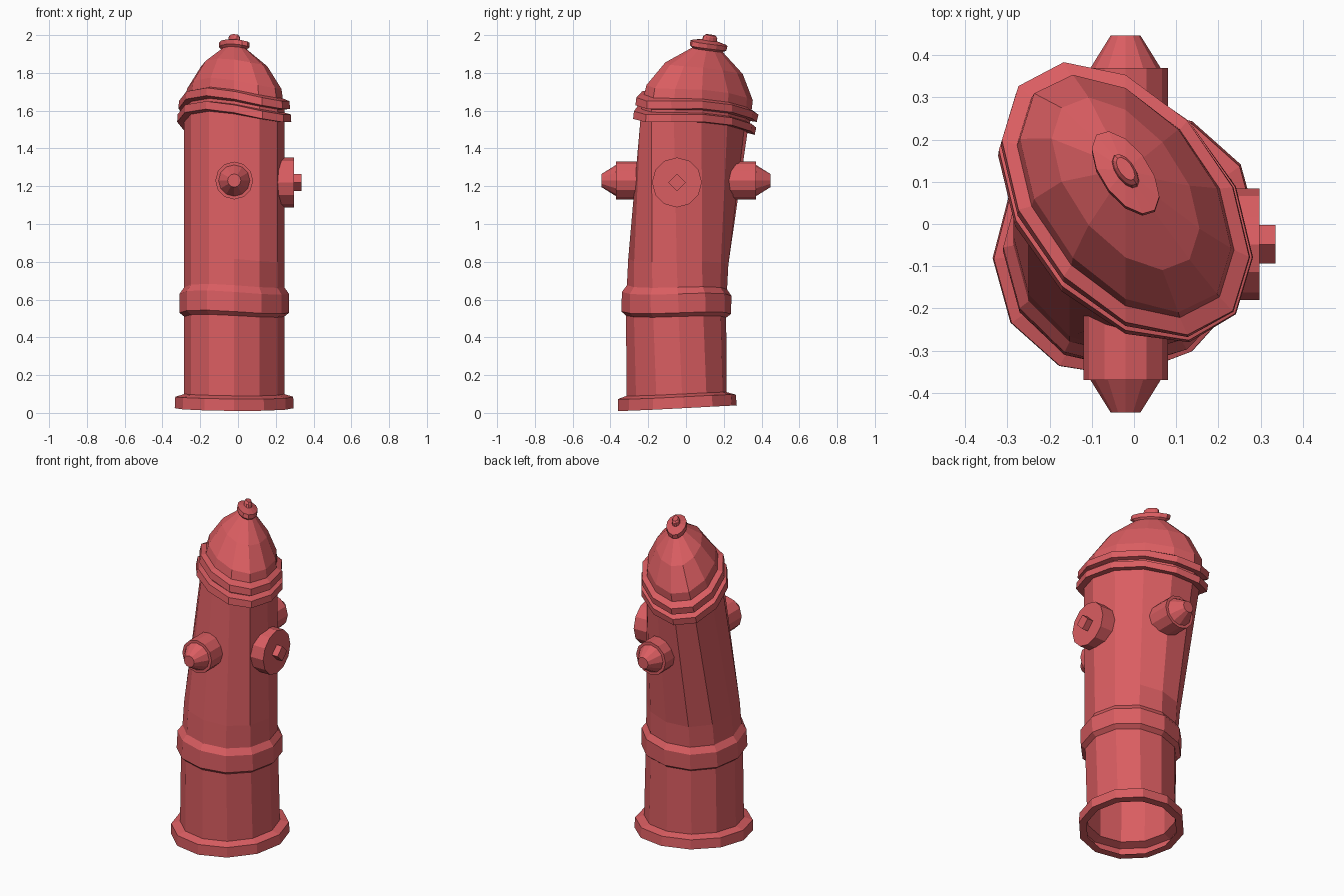
import bpy, bmesh
from math import sin, cos, pi
from mathutils import Vector, Matrix

if "Cube" in bpy.data.objects:
    bpy.data.objects.remove(bpy.data.objects["Cube"])

SIDES = 12
red = bpy.data.materials.new("red_paint")
red.diffuse_color = (0.70, 0.11, 0.12, 1)
red.use_nodes = True
red.node_tree.nodes["Principled BSDF"].inputs["Base Color"].default_value = red.diffuse_color


def lean(v):
    """Bend towards +y, with a sideways shear that grows with height."""
    x, y, z = v
    c = -0.045 - 0.05 * z + 0.069 * z * z
    k = 0.11 - 0.01 * z - 0.208 * z * z
    slope = (-0.05 + 0.138 * z) + (-0.01 - 0.416 * z) * x
    return Vector((x - 0.02, y + c + k * x, z - y * slope))


def lathe(name, profile, place, sides=SIDES, start=0.0, cap_bottom=False, cap_top=False):
    """Spin (radius, height) points round z, then place each point."""
    bm = bmesh.new()
    rings = []
    for r, h in profile:
        rings.append([bm.verts.new(place(Vector((r * cos(start + 2 * pi * i / sides),
                                                 r * sin(start + 2 * pi * i / sides), h))))
                      for i in range(sides)])
    for a, b in zip(rings, rings[1:]):
        for i in range(sides):
            j = (i + 1) % sides
            bm.faces.new((a[i], a[j], b[j], b[i]))
    if cap_bottom:
        bm.faces.new(rings[0][::-1])
    if cap_top:
        bm.faces.new(rings[-1])
    bmesh.ops.recalc_face_normals(bm, faces=bm.faces)
    me = bpy.data.meshes.new(name)
    bm.to_mesh(me)
    bm.free()
    me.materials.append(red)
    ob = bpy.data.objects.new(name, me)
    bpy.context.collection.objects.link(ob)
    return ob


def along(axis, origin):
    """Placement that turns z to the given axis and moves to origin."""
    m = Matrix.Translation(origin) @ Vector(axis).to_track_quat('Z', 'Y').to_matrix().to_4x4()
    return lambda v: m @ v


# Foot flange, barrel and collar, open underneath
lathe("barrel", [(0.27, 0.025), (0.315, 0.025), (0.312, 0.085), (0.265, 0.10),
                 (0.265, 0.51), (0.29, 0.53), (0.29, 0.63), (0.265, 0.665),
                 (0.265, 0.80), (0.265, 1.55)], lean)

# Two stacked rims and the dome
lathe("bonnet", [(0.26, 1.54), (0.302, 1.54), (0.30, 1.58), (0.265, 1.59),
                 (0.265, 1.605), (0.295, 1.61), (0.293, 1.65), (0.257, 1.665),
                 (0.25, 1.715), (0.175, 1.835), (0.06, 1.93)], lean, cap_top=True)

# Top knob
lathe("top_knob", [(0.05, 1.91), (0.08, 1.935), (0.08, 1.96), (0.032, 1.972),
                   (0.03, 1.99), (0.022, 2.0)], lean, cap_bottom=True, cap_top=True)

# Front and back outlets
for name, s in (("front_outlet", -1), ("back_outlet", 1)):
    lathe(name, [(0.10, 0.15), (0.10, 0.37), (0.083, 0.37), (0.035, 0.447)],
          along((0, s, 0), (-0.02, 0, 1.23)), cap_bottom=True, cap_top=True)

# Large side outlet cap and its square nut
side = along((1, 0, 0), (0, -0.048, 1.22))
lathe("side_outlet_cap", [(0.132, 0.16), (0.132, 0.297)], side, cap_bottom=True, cap_top=True)
lathe("side_outlet_nut", [(0.046, 0.28), (0.046, 0.335)], side, sides=4,
      cap_bottom=True, cap_top=True)
